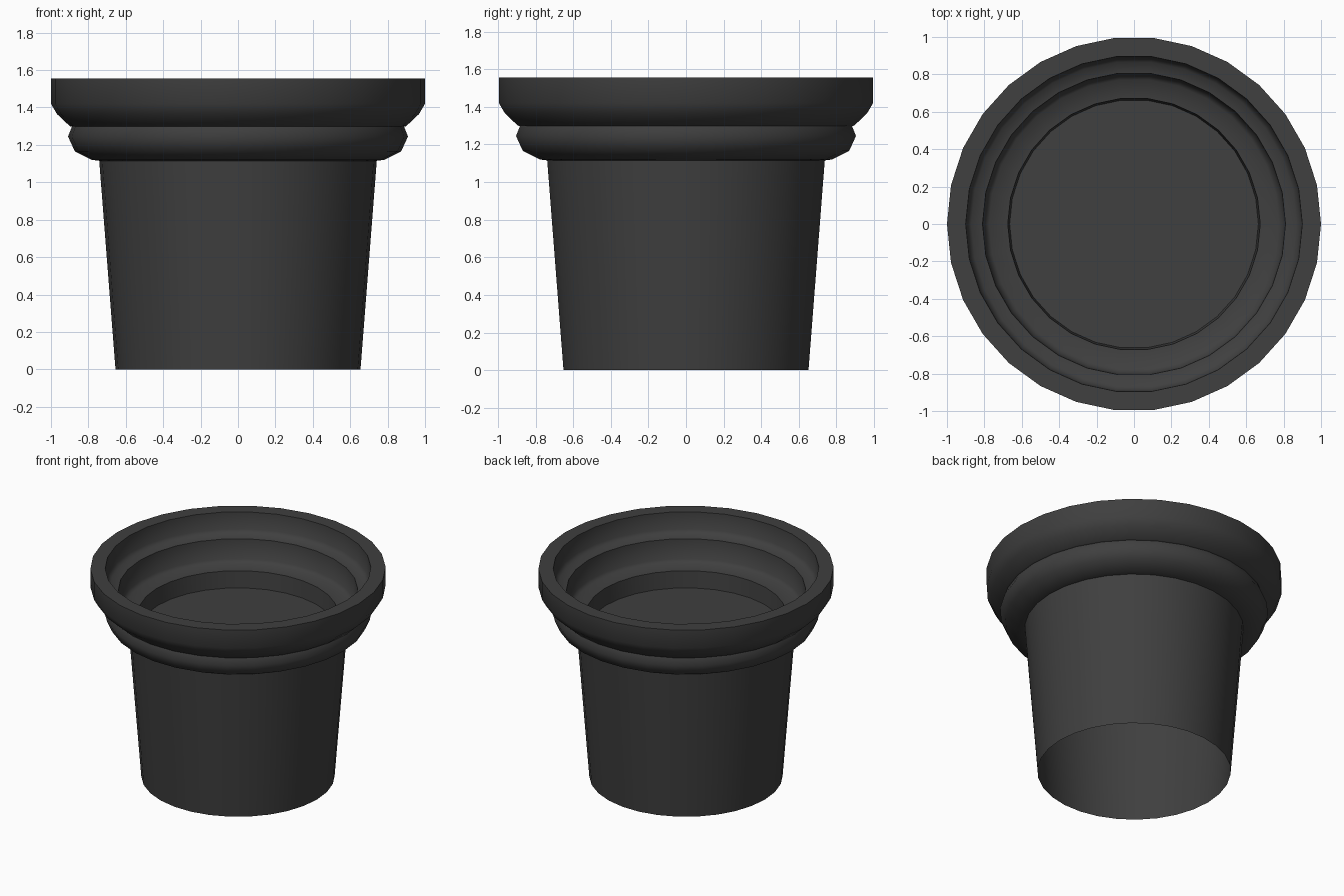
import bpy, bmesh, math

if "Cube" in bpy.data.objects:
    bpy.data.objects.remove(bpy.data.objects["Cube"])

SIDES = 30

def make_object(name, bm, mat, angle):
    mesh = bpy.data.meshes.new(name)
    bm.to_mesh(mesh)
    bm.free()
    mesh.materials.append(mat)
    ob = bpy.data.objects.new(name, mesh)
    bpy.context.collection.objects.link(ob)
    bpy.ops.object.select_all(action='DESELECT')
    ob.select_set(True)
    bpy.context.view_layer.objects.active = ob
    bpy.ops.object.shade_smooth_by_angle(angle=math.radians(angle))
    return ob

def lathe(profile):
    bm = bmesh.new()
    rings = []
    for r, z in profile:
        rings.append([bm.verts.new((r * math.cos(2 * math.pi * i / SIDES),
                                    r * math.sin(2 * math.pi * i / SIDES), z))
                      for i in range(SIDES)])
    for low, high in zip(rings, rings[1:]):
        for i in range(SIDES):
            k = (i + 1) % SIDES
            bm.faces.new((low[i], low[k], high[k], high[i]))
    return bm

dark = bpy.data.materials.new("dark_grey")
dark.diffuse_color = (0.05, 0.05, 0.05, 1)
dark.use_nodes = True
dark.node_tree.nodes["Principled BSDF"].inputs["Base Color"].default_value = dark.diffuse_color

# Pot shell: open at the bottom, up the outside, over the rim, down the steps inside
profile = [
    (0.655, 0.0), (0.742, 1.115),                              # tapered body
    (0.781, 1.12), (0.872, 1.165), (0.909, 1.245), (0.888, 1.297),  # lower band
    (0.899, 1.30), (0.968, 1.365), (1.0, 1.42), (1.0, 1.555),  # upper band
    (0.90, 1.555), (0.893, 1.43), (0.87, 1.405), (0.81, 1.396),     # upper inner step
    (0.80, 1.25), (0.775, 1.228), (0.675, 1.22),               # lower inner step
    (0.665, 1.096),
]
make_object("pot_shell", lathe(profile), dark, 50)

# Flat disc closing the inside
bm = bmesh.new()
rim = [bm.verts.new((0.665 * math.cos(2 * math.pi * i / SIDES),
                     0.665 * math.sin(2 * math.pi * i / SIDES), 1.096))
       for i in range(SIDES)]
bm.faces.new(rim)
make_object("inner_floor", bm, dark, 50)
